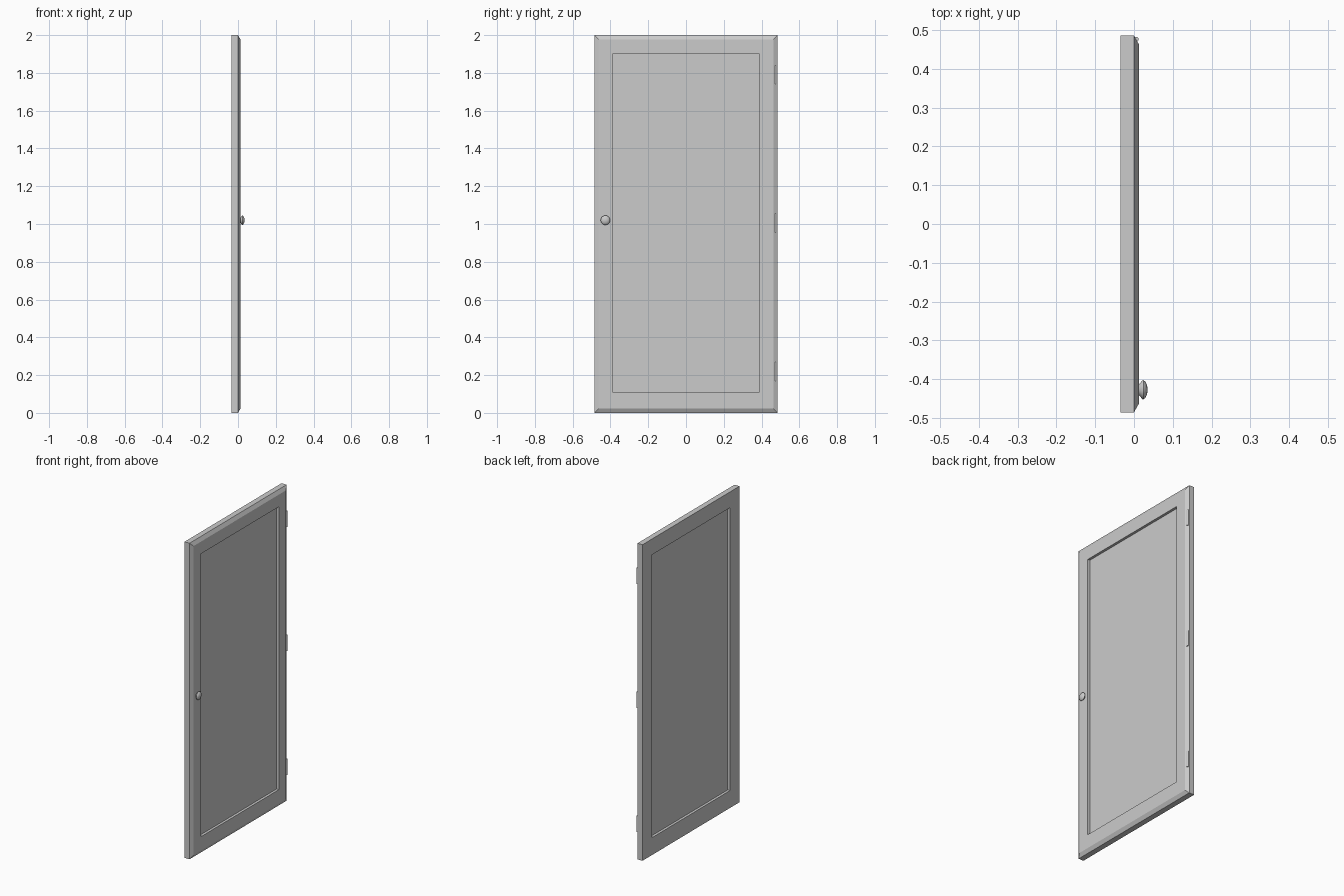
import bpy, bmesh, math
from mathutils import Matrix, Vector

old = bpy.data.objects.get("Cube")
if old:
    bpy.data.objects.remove(old)

grey = bpy.data.materials.new("plain grey")
grey.use_nodes = True
colour = (0.6, 0.6, 0.6, 1)
grey.diffuse_color = colour
grey.node_tree.nodes["Principled BSDF"].inputs["Base Color"].default_value = colour


def add_object(name, bm):
    bmesh.ops.recalc_face_normals(bm, faces=bm.faces[:])
    mesh = bpy.data.meshes.new(name)
    bm.to_mesh(mesh)
    bm.free()
    mesh.materials.append(grey)
    obj = bpy.data.objects.new(name, mesh)
    bpy.context.collection.objects.link(obj)
    return obj


def bridge(bm, a, b):
    n = len(a)
    for i in range(n):
        bm.faces.new((a[i], a[(i + 1) % n], b[(i + 1) % n], b[i]))


def rectangle(bm, x, half_y, low, high):
    corners = ((-half_y, low), (half_y, low), (half_y, high), (-half_y, high))
    return [bm.verts.new((x, y, z)) for y, z in corners]


BACK, EDGE, FRONT = -0.035, 0.0, 0.013
HALF, BEVEL = 0.485, 0.023
OPENING = (0.39, 0.11, 1.90)

# Frame: one closed loop of rectangles, bevelled at the outer front edge
bm = bmesh.new()
rings = [rectangle(bm, BACK, *OPENING),
         rectangle(bm, BACK, HALF, 0, 2),
         rectangle(bm, EDGE, HALF, 0, 2),
         rectangle(bm, FRONT, HALF - BEVEL, BEVEL, 2 - BEVEL),
         rectangle(bm, FRONT, *OPENING)]
for a, b in zip(rings, rings[1:] + rings[:1]):
    bridge(bm, a, b)
add_object("door_frame", bm)

# Panel: thin board set back from both sides of the frame
bm = bmesh.new()
a, b = rectangle(bm, -0.019, *OPENING), rectangle(bm, -0.003, *OPENING)
bridge(bm, a, b)
bm.faces.new(a)
bm.faces.new(b)
add_object("door_panel", bm)

# Knob: profile of (x, radius) turned around the x axis
bm = bmesh.new()
profile = [(0.012, 0.014), (0.015, 0.016), (0.021, 0.024), (0.024, 0.025),
           (0.029, 0.021), (0.033, 0.013), (0.035, 0.004)]
centre = Vector((0, -0.427, 1.02))
SIDES = 24
turned = []
for x, r in profile:
    angles = [math.tau * i / SIDES for i in range(SIDES)]
    turned.append([bm.verts.new(centre + Vector((x, r * math.cos(t), r * math.sin(t))))
                   for t in angles])
for a, b in zip(turned, turned[1:]):
    bridge(bm, a, b)
bm.faces.new(turned[0])
bm.faces.new(turned[-1])
knob = add_object("knob", bm)

# Hinges: slim upright barrels lying in the bevel
hinges = []
for name, z in (("lower", 0.22), ("middle", 1.005), ("upper", 1.79)):
    bm = bmesh.new()
    bmesh.ops.create_cone(bm, cap_ends=True, segments=12, radius1=0.006,
                          radius2=0.006, depth=0.1,
                          matrix=Matrix.Translation((0.006, 0.476, z)))
    hinges.append(add_object(name + "_hinge", bm))

# Smooth the round parts, keeping sharp rims
bpy.ops.object.select_all(action='DESELECT')
for obj in [knob] + hinges:
    obj.select_set(True)
bpy.context.view_layer.objects.active = knob
bpy.ops.object.shade_smooth_by_angle(angle=math.radians(40))
